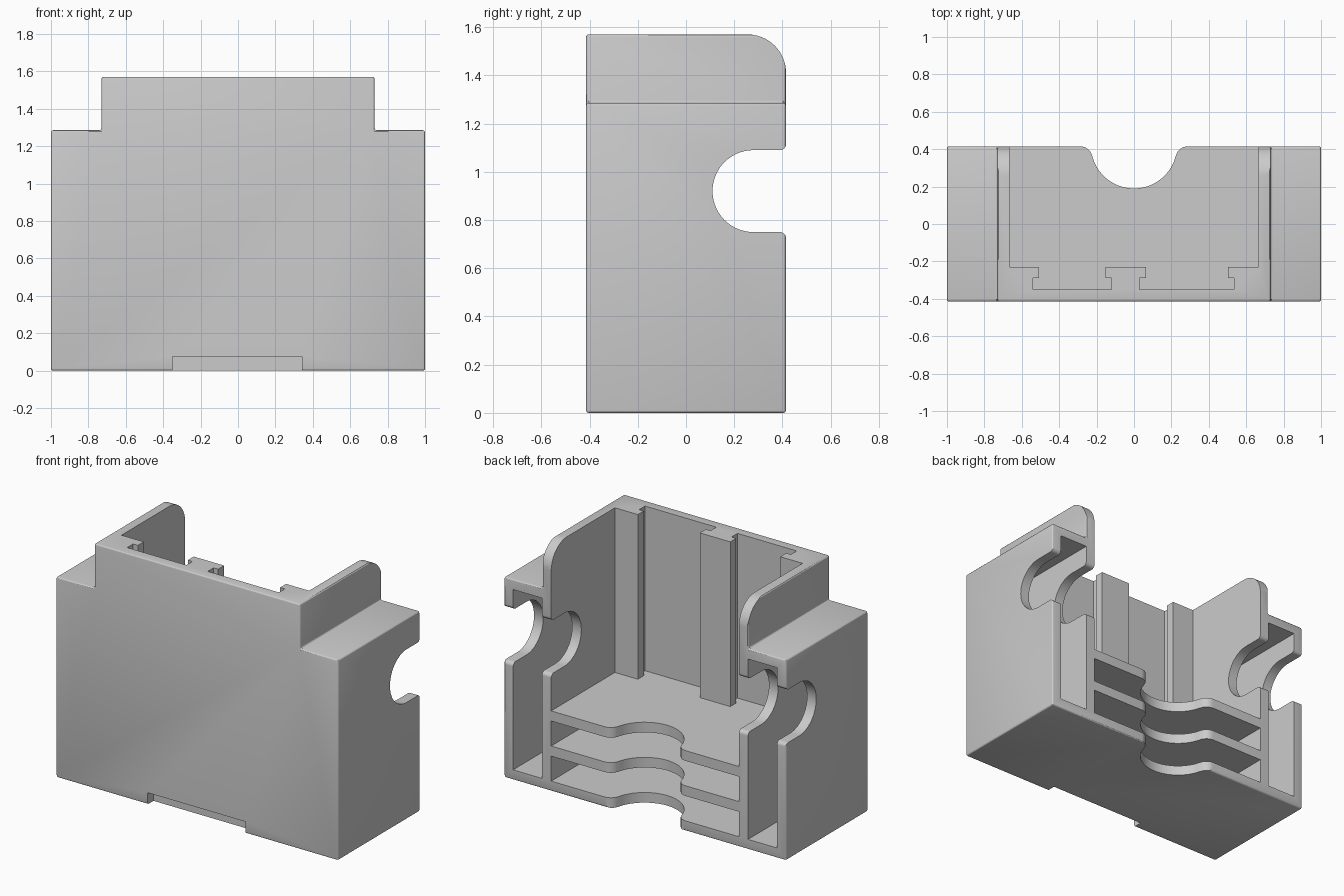
import bpy, bmesh
from math import radians, cos, sin

cube = bpy.data.objects.get("Cube")
if cube:
    bpy.data.objects.remove(cube, do_unlink=True)

WALL = 0.065      # common wall and shelf thickness
BACK = 0.415      # half depth
TOP = 1.57        # full height
SHOULDER = 1.285  # height of the side compartments
INNER = 0.665     # half width of the central bay
FAR = 0.6         # cutters run past the open back


def arc(cu, cv, r, start, end, steps=16):
    """Points along an arc, angles in degrees."""
    angles = [radians(start + (end - start) * i / steps) for i in range(steps + 1)]
    return [(cu + r * cos(a), cv + r * sin(a)) for a in angles]


def prism(name, outline, axis, lo, hi, rounding=0):
    """Extrude a flat outline along an axis, optionally rounding all edges."""
    place = {"x": lambda u, v, d: (d, u, v),
             "y": lambda u, v, d: (u, d, v),
             "z": lambda u, v, d: (u, v, d)}[axis]
    bm = bmesh.new()
    rings = [[bm.verts.new(place(u, v, d)) for u, v in outline] for d in (lo, hi)]
    bm.faces.new(rings[0])
    bm.faces.new(rings[1])
    n = len(outline)
    for i in range(n):
        j = (i + 1) % n
        bm.faces.new((rings[0][i], rings[0][j], rings[1][j], rings[1][i]))
    bmesh.ops.recalc_face_normals(bm, faces=bm.faces)
    if rounding:
        bmesh.ops.bevel(bm, geom=bm.edges[:], offset=rounding, segments=3,
                        profile=0.5, affect="EDGES")
    mesh = bpy.data.meshes.new(name)
    bm.to_mesh(mesh)
    bm.free()
    obj = bpy.data.objects.new(name, mesh)
    bpy.context.collection.objects.link(obj)
    return obj


def rect(u0, u1, v0, v1):
    return [(u0, v0), (u1, v0), (u1, v1), (u0, v1)]


# Solid stepped block with softened outer edges
outer = INNER + WALL
body = prism("holder_body",
             [(-1, 0), (1, 0), (1, SHOULDER), (outer, SHOULDER), (outer, TOP),
              (-outer, TOP), (-outer, SHOULDER), (-1, SHOULDER)],
             "y", -BACK, BACK, 0.012)

panel = -BACK + WALL   # inner face of the front panel
lip, rail = -0.29, -0.23
cutters = []


def slot(x0, x1):
    """Undercut slot outline between two rails, given its wide limits."""
    n0, n1 = x0 + 0.033, x1 - 0.033
    return [(n0, rail), (n0, lip), (x0, lip), (x0, panel),
            (x1, panel), (x1, lip), (n1, lip), (n1, rail)]


# Upper bay with two undercut slots in the front panel
upper = ([(-INNER, FAR), (-INNER, rail)] + slot(-0.54, -0.12)
         + slot(0.03, 0.535) + [(INNER, rail), (INNER, FAR)])
cutters.append(prism("upper_bay_cutter", upper, "z", 0.515, 1.8))

# Two low bays that leave the shelves between them
for floor in (WALL, 0.29):
    cutters.append(prism("shelf_bay_cutter", rect(panel, FAR, floor, floor + 0.16),
                         "x", -INNER, INNER))

# Side compartments
for s in (-1, 1):
    x0, x1 = sorted((s * outer, s * (1 - WALL)))
    cutters.append(prism("side_bay_cutter",
                         rect(panel, FAR, WALL, SHOULDER - WALL), "x", x0, x1))

# Round-ended cable notch through all four upright walls
notch = (arc(0.39, 0.725, 0.025, 0, 90, 6) + arc(0.28, 0.92, 0.17, 270, 90, 28)
         + arc(0.39, 1.115, 0.025, 270, 360, 6) + [(FAR, 1.115), (FAR, 0.725)])
cutters.append(prism("wall_notch_cutter", notch, "x", -1.2, 1.2))

# Finger scoop in the shelves
scoop = (arc(0.287, 0.35, 0.065, 90, 166, 8) + arc(0, 0.42, 0.23, -14, -166, 28)
         + arc(-0.287, 0.35, 0.065, 14, 90, 8) + [(-0.287, FAR), (0.287, FAR)])
cutters.append(prism("shelf_scoop_cutter", scoop, "z", -0.1, 0.6))

# Rounded upper back corners of the inner walls
corner = arc(BACK - 0.16, TOP - 0.16, 0.16, 0, 90) + [
    (BACK - 0.16, 1.8), (FAR, 1.8), (FAR, TOP - 0.16)]
cutters.append(prism("top_corner_cutter", corner, "x", -1.2, 1.2))

# Shallow recess under the front edge
cutters.append(prism("front_recess_cutter", rect(-0.6, -0.355, -0.1, 0.075),
                     "x", -0.35, 0.343))

# Carve the block, then discard the cutters
for c in cutters:
    c.hide_render = True
    m = body.modifiers.new(c.name, "BOOLEAN")
    m.operation = "DIFFERENCE"
    m.solver = "EXACT"
    m.object = c
bpy.context.view_layer.update()
graph = bpy.context.evaluated_depsgraph_get()
carved = bpy.data.meshes.new_from_object(body.evaluated_get(graph))
body.modifiers.clear()
body.data = carved
for c in cutters:
    bpy.data.objects.remove(c, do_unlink=True)

# Plain grey plastic
grey = bpy.data.materials.new("light_grey_plastic")
grey.use_nodes = True
colour = (0.6, 0.6, 0.6, 1)
grey.diffuse_color = colour
grey.node_tree.nodes["Principled BSDF"].inputs["Base Color"].default_value = colour
body.data.materials.clear()
body.data.materials.append(grey)

# Smooth arcs, crisp edges
bpy.ops.object.select_all(action="DESELECT")
body.select_set(True)
bpy.context.view_layer.objects.active = body
bpy.ops.object.shade_smooth_by_angle(angle=radians(20))
